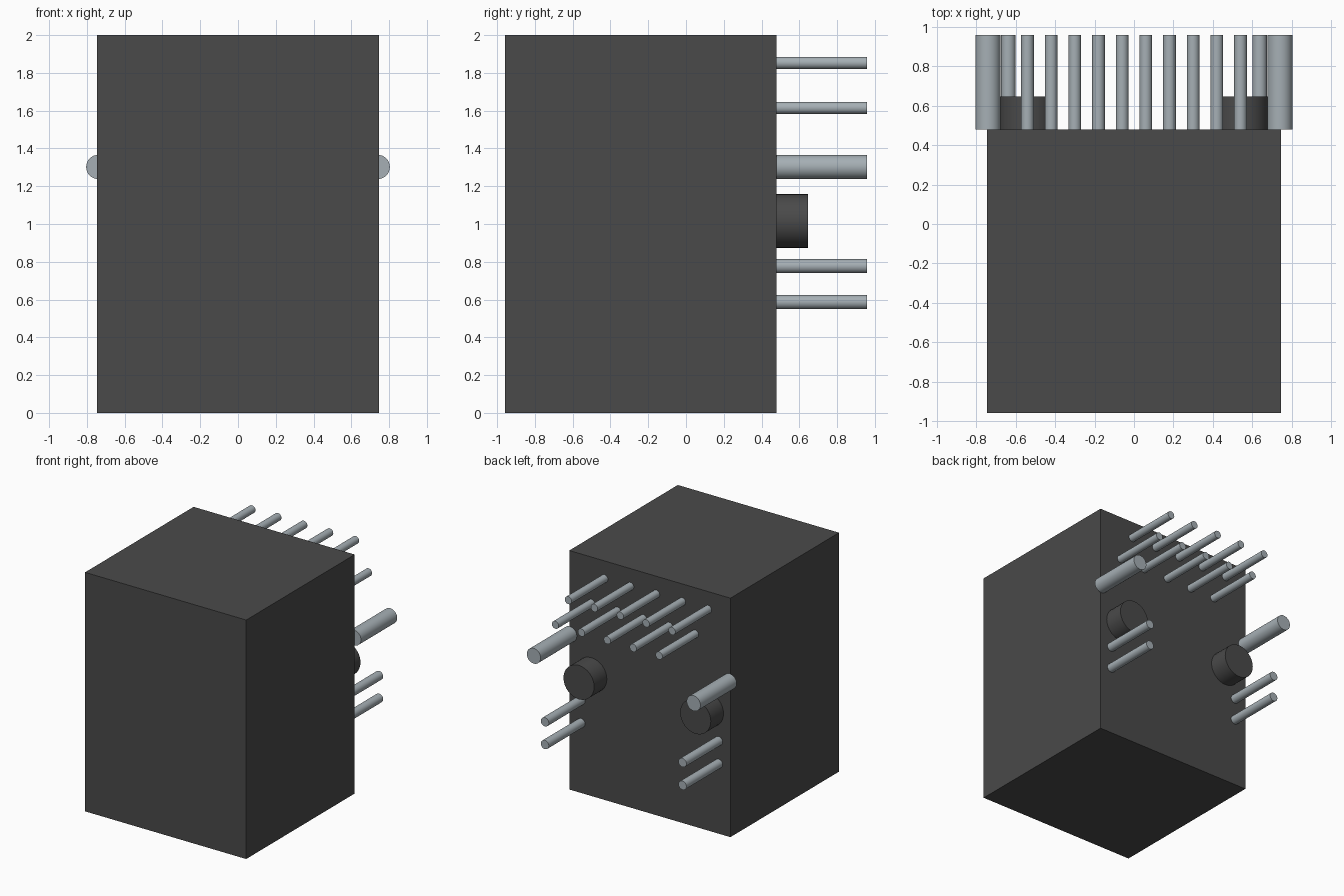
import bpy
import math

if "Cube" in bpy.data.objects:
    bpy.data.objects.remove(bpy.data.objects["Cube"], do_unlink=True)


def make_material(name, color):
    mat = bpy.data.materials.new(name)
    mat.use_nodes = True
    mat.diffuse_color = color
    mat.node_tree.nodes["Principled BSDF"].inputs["Base Color"].default_value = color
    return mat


black = make_material("black plastic", (0.068, 0.068, 0.068, 1))
metal = make_material("pale metal", (0.38, 0.43, 0.46, 1))

FRONT, BACK, PIN_END, PEG_END = -0.957, 0.478, 0.957, 0.646


def rod(name, x, z, radius, end, mat):
    """Cylinder standing out of the back face along +y."""
    bpy.ops.mesh.primitive_cylinder_add(
        vertices=32, radius=radius, depth=end - BACK,
        location=(x, (BACK + end) / 2, z), rotation=(math.pi / 2, 0, 0))
    obj = bpy.context.object
    obj.name = name
    obj.data.materials.append(mat)
    bpy.ops.object.shade_smooth_by_angle(angle=math.radians(40))


# Housing block
bpy.ops.mesh.primitive_cube_add(size=1, location=(0, (FRONT + BACK) / 2, 1))
body = bpy.context.object
body.name = "housing"
body.scale = (1.492, BACK - FRONT, 2)
bpy.ops.object.transform_apply(location=False, rotation=False, scale=True)
body.data.materials.append(black)

# Two staggered rows of thin signal pins
for i in range(5):
    rod(f"upper_pin_{i + 1}", -0.54 + 0.24 * i, 1.853, 0.032, PIN_END, metal)
    rod(f"lower_pin_{i + 1}", -0.42 + 0.24 * i, 1.615, 0.032, PIN_END, metal)

# Mirrored parts: thick pins, locating pegs and pairs of side pins
for side, s in (("left", 1), ("right", -1)):
    rod(f"thick_pin_{side}", s * 0.74, 1.302, 0.064, PIN_END, metal)
    rod(f"locating_peg_{side}", s * 0.54, 1.016, 0.142, PEG_END, black)
    for j, z in enumerate((0.777, 0.587)):
        rod(f"side_pin_{side}_{j + 1}", s * 0.637, z, 0.037, PIN_END, metal)
